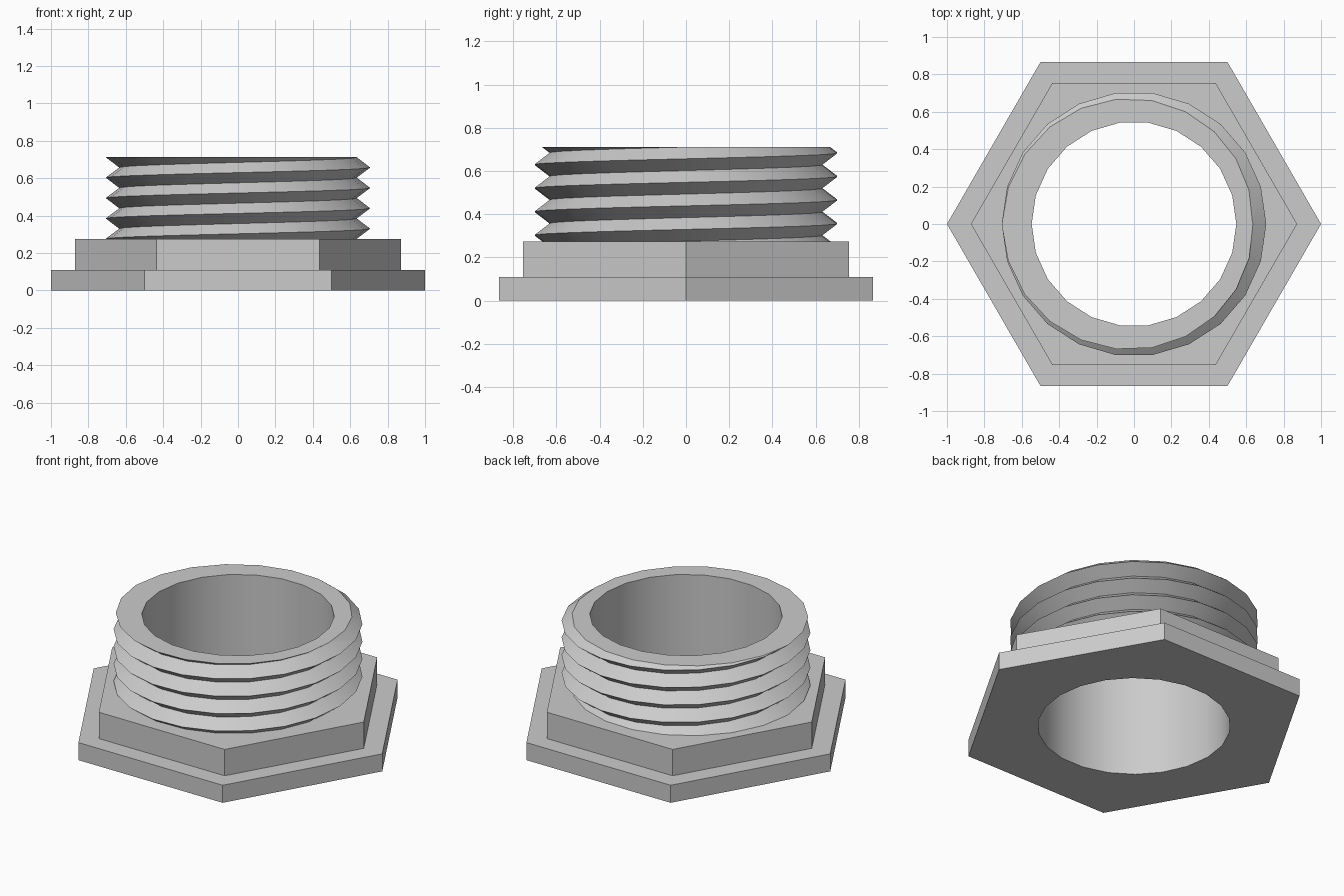
import bpy, bmesh
from math import cos, sin, tau
from mathutils import Vector

if "Cube" in bpy.data.objects:
    bpy.data.objects.remove(bpy.data.objects["Cube"])

SEGMENTS = 22
BORE = 0.547
FLANGE_TOP, BODY_TOP, NECK_TOP = 0.11, 0.275, 0.712
ROOT, CREST, PITCH, FIRST_CREST = 0.635, 0.707, 0.109, 0.33

steel = bpy.data.materials.new("light grey metal")
steel.use_nodes = True
steel.diffuse_color = (0.6, 0.6, 0.6, 1)
steel.node_tree.nodes["Principled BSDF"].inputs["Base Color"].default_value = steel.diffuse_color


def prism_wall(bm, radius, sides, z0, z1):
    """Side wall of an upright prism, open at both ends."""
    rings = [[bm.verts.new((radius * cos(tau * i / sides), radius * sin(tau * i / sides), z))
              for i in range(sides)] for z in (z0, z1)]
    for i in range(sides):
        j = (i + 1) % sides
        bm.faces.new((rings[0][i], rings[0][j], rings[1][j], rings[1][i]))


def thread_wall(bm, z0, z1):
    """Right-handed V thread, trimmed flat at both ends."""
    turns = int((z1 - z0) / PITCH) + 5
    start = FIRST_CREST - 3 * PITCH
    crest, root = [], []
    for i in range(turns * SEGMENTS + 1):
        a = tau * i / SEGMENTS
        z = start + PITCH * i / SEGMENTS
        crest.append(bm.verts.new((CREST * cos(a), CREST * sin(a), z)))
        root.append(bm.verts.new((ROOT * cos(a), ROOT * sin(a), z + PITCH / 2)))
    for i in range(len(crest) - 1):
        bm.faces.new((crest[i], crest[i + 1], root[i + 1], root[i]))
        k = i + SEGMENTS
        if k + 1 < len(crest):
            bm.faces.new((root[i], root[i + 1], crest[k + 1], crest[k]))
    for z, up in ((z0, -1), (z1, 1)):
        bmesh.ops.bisect_plane(bm, geom=bm.verts[:] + bm.edges[:] + bm.faces[:], dist=1e-5,
                               plane_co=(0, 0, z), plane_no=(0, 0, up), clear_outer=True)


def finish(name, bm, z0, z1, open_bottom):
    """Add the bore, cap the ring ends and make the object."""
    prism_wall(bm, BORE, SEGMENTS, z0, z1)
    for z in (z0, z1):
        rim = [e for e in bm.edges if e.is_boundary
               and all(abs(v.co.z - z) < 1e-4 for v in e.verts)]
        bmesh.ops.triangle_fill(bm, edges=rim, use_beauty=True, normal=Vector((0, 0, 1)))
    bmesh.ops.recalc_face_normals(bm, faces=bm.faces[:])
    if open_bottom:
        hidden = [f for f in bm.faces if all(abs(v.co.z - z0) < 1e-4 for v in f.verts)]
        bmesh.ops.delete(bm, geom=hidden, context="FACES_ONLY")
    mesh = bpy.data.meshes.new(name)
    bm.to_mesh(mesh)
    bm.free()
    mesh.materials.append(steel)
    obj = bpy.data.objects.new(name, mesh)
    bpy.context.collection.objects.link(obj)
    bpy.ops.object.select_all(action="DESELECT")
    obj.select_set(True)
    bpy.context.view_layer.objects.active = obj
    bpy.ops.object.shade_smooth_by_angle(angle=tau / 12)


# Two stacked hexagons
for name, radius, z0, z1 in (("hex_flange", 1.0, 0, FLANGE_TOP),
                             ("hex_body", 0.872, FLANGE_TOP, BODY_TOP)):
    bm = bmesh.new()
    prism_wall(bm, radius, 6, z0, z1)
    finish(name, bm, z0, z1, z0 > 0)

# Threaded neck
bm = bmesh.new()
thread_wall(bm, BODY_TOP, NECK_TOP)
finish("threaded_neck", bm, BODY_TOP, NECK_TOP, True)
